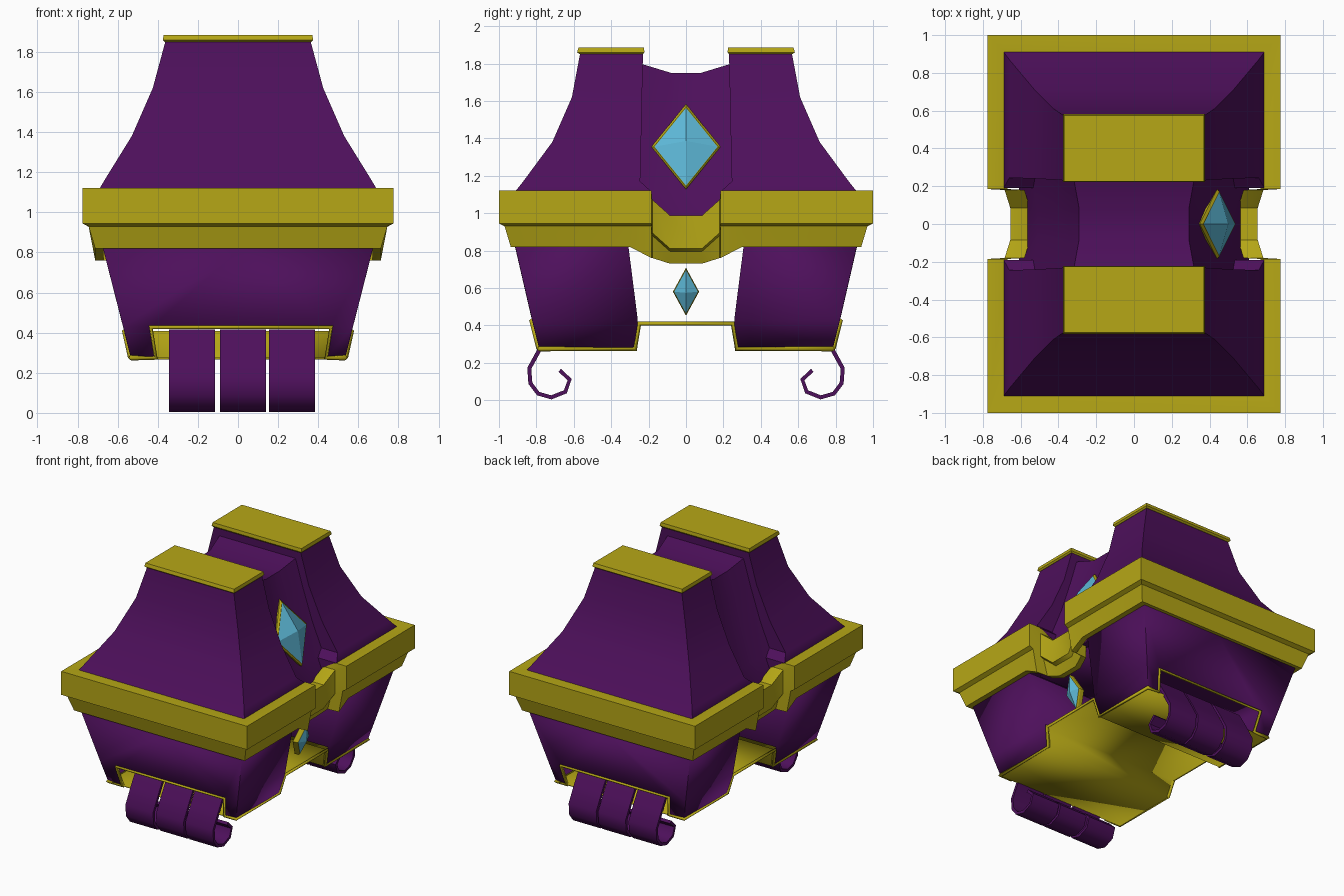
import bpy, bmesh, math
from mathutils import Vector

if "Cube" in bpy.data.objects:
    bpy.data.objects.remove(bpy.data.objects["Cube"])


def mat(name, r, g, b):
    m = bpy.data.materials.new(name)
    m.diffuse_color = (r, g, b, 1)
    m.use_nodes = True
    m.node_tree.nodes["Principled BSDF"].inputs["Base Color"].default_value = m.diffuse_color
    return m


PURPLE = mat("purple", 0.075, 0.005, 0.105)
GOLD = mat("gold", 0.47, 0.39, 0.008)
BLUE = mat("light blue", 0.11, 0.48, 0.68)


def make(name, verts, faces, material, thick=0, angle=35):
    me = bpy.data.meshes.new(name)
    bm = bmesh.new()
    vs = [bm.verts.new(v) for v in verts]
    for f in faces:
        bm.faces.new([vs[i] for i in f])
    bmesh.ops.recalc_face_normals(bm, faces=bm.faces)
    bm.to_mesh(me)
    bm.free()
    me.materials.append(material)
    ob = bpy.data.objects.new(name, me)
    bpy.context.collection.objects.link(ob)
    if thick:
        md = ob.modifiers.new("thickness", 'SOLIDIFY')
        md.thickness, md.offset = thick, 0
    bpy.ops.object.select_all(action='DESELECT')
    ob.select_set(True)
    bpy.context.view_layer.objects.active = ob
    bpy.ops.object.shade_smooth_by_angle(angle=math.radians(angle))
    return ob


def loft(name, rings, material, caps=True, loop=False, **kw):
    """Skin a list of closed rings; either cap the ends or join them."""
    n, k = len(rings[0]), len(rings)
    faces = []
    for r in range(k if loop else k - 1):
        a, b = r * n, (r + 1) % k * n
        faces += [(a + i, a + (i + 1) % n, b + (i + 1) % n, b + i) for i in range(n)]
    if caps and not loop:
        faces += [tuple(range(n)), tuple(range((k - 1) * n, k * n))]
    return make(name, [v for r in rings for v in r], faces, material, **kw)


def rect(x, y0, y1, z):
    return [(-x, y0, z), (x, y0, z), (x, y1, z), (-x, y1, z)]


def tube(name, pts, radius, material):
    """Closed four-sided tube along a path."""
    cu = bpy.data.curves.new(name, 'CURVE')
    cu.dimensions = '3D'
    cu.bevel_depth, cu.bevel_resolution = radius, 0
    sp = cu.splines.new('POLY')
    sp.points.add(len(pts) - 1)
    for p, c in zip(sp.points, pts):
        p.co = (*c, 1)
    sp.use_cyclic_u = True
    cu.materials.append(material)
    ob = bpy.data.objects.new(name, cu)
    bpy.context.collection.objects.link(ob)
    bpy.ops.object.select_all(action='DESELECT')
    ob.select_set(True)
    bpy.context.view_layer.objects.active = ob
    bpy.ops.object.convert(target='MESH')


OFF = 0.015  # claws and their openings sit slightly to the right

for s, side in ((-1, "front"), (1, "back")):
    # upper towers with flared walls
    prof = [(1.0, .69, .91, .19), (1.12, .69, .91, .19), (1.17, .66, .87, .245),
            (1.38, .53, .715, .24), (1.62, .425, .61, .235), (1.86, .36, .565, .23)]
    loft(side + "_tower", [rect(x, s * yi, s * yo, z) for z, x, yo, yi in prof], PURPLE)
    # gold caps
    loft(side + "_cap", [rect(x, s * a, s * b, z) for z, x, a, b in
                         ((1.85, .365, .23, .57), (1.86, .375, .222, .582),
                          (1.885, .37, .225, .575))], GOLD)

    # lower shell with an opening for the claws
    lv = [(.27, .53, .78, .27, .42), (.43, .57, .82, .26, .445), (.82, .67, .91, .31, 0)]
    v = []
    for z, x, yo, yi, notch in lv:
        v += [(-x, s * yi, z), (-x, s * yo, z), (OFF - notch, s * yo, z),
              (OFF + notch, s * yo, z), (x, s * yo, z), (x, s * yi, z)]
    f = [(a + i, a + i + 1, a + i + 7, a + i + 6) for a in (0, 6) for i in range(5)
         if not (a == 0 and i == 2)]
    f.append((6, 11, 17, 12))
    make(side + "_lower_shell", v, f, PURPLE, thick=.008)

    # curled claws: ribbon profile extruded across x
    path = [(.70, .41), (.775, .285), (.838, .17), (.832, .09), (.79, .035), (.72, .015),
            (.645, .045), (.622, .11), (.675, .16)]
    ps = [Vector(p) for p in path]
    out, inn = [], []
    for i, p in enumerate(ps):
        t = (ps[min(i + 1, len(ps) - 1)] - ps[max(i - 1, 0)]).normalized()
        nrm = Vector((t.y, -t.x)) * .011
        out.append(p + nrm)
        inn.append(p - nrm)
    for c, cn in ((-.23, "left"), (.025, "middle"), (.27, "right")):
        rings = [[(c - .115, s * a.x, a.y), (c + .115, s * a.x, a.y),
                  (c + .115, s * b.x, b.y), (c - .115, s * b.x, b.y)]
                 for a, b in zip(out, inn)]
        loft(side + "_claw_" + cn, rings, PURPLE, angle=50)

# recessed middle saddle between the towers
core = []
for z, zo, w in ((.85, .85, .59), (1.0, 1.0, .56), (1.13, 1.13, .51), (1.36, 1.36, .42),
                 (1.58, 1.6, .345), (1.75, 1.8, .29)):
    core.append([(w + .03, -.245, zo), (w, -.08, z), (w, .08, z), (w + .03, .245, zo),
                 (-w - .03, .245, zo), (-w, .08, z), (-w, -.08, z), (-w - .03, -.245, zo)])
n = len(core) * 8 - 8
f = [(r * 8 + i, r * 8 + (i + 1) % 8, r * 8 + 8 + (i + 1) % 8, r * 8 + 8 + i)
     for r in range(len(core) - 1) for i in range(8)]
f += [tuple(range(8))] + [(n + i, n + i + 1, n + 6 - i, n + 7 - i) for i in range(3)]
make("middle_saddle", [p for r in core for p in r], f, PURPLE)
make("middle_ceiling", rect(.58, -.31, .31, .83), [(0, 1, 2, 3)], PURPLE, thick=.01)

# gold moulding: profile swept round the body, dipping at both sides
profile = [(-.02, 1.115, 0), (0, 1.122, 0), (.085, 1.122, 0), (.085, .945, 0), (.055, .93, 0),
           (.022, .82, 1), (-.02, .82, 1)]
half = [(.69, -.915, 1, 0, 0), (.69, -.30, 0, 0, 0), (.69, -.185, 0, 0, -.06),
        (.60, -.18, 0, -.05, -.06), (.57, -.085, 0, -.135, -.09)]
stations = [(x, y, 1, -c, dt, dl) for x, y, c, dt, dl in half]
stations += [(x, -y, nx, -ny, dt, dl) for x, y, nx, ny, dt, dl in reversed(stations)]
stations += [(-x, -y, -nx, -ny, dt, dl) for x, y, nx, ny, dt, dl in stations]
loft("gold_moulding", [[(x + nx * o, y + ny * o, z + (dl if low else dt))
                        for o, z, low in profile]
                       for x, y, nx, ny, dt, dl in stations], GOLD, loop=True)

# gold bottom plate, raised in the middle
sec = [(-.78, .272, .53), (-.275, .272, .53), (-.255, .405, .56),
       (.255, .405, .56), (.275, .272, .53), (.78, .272, .53)]
make("bottom_plate", [(sx * x, y, z) for y, z, x in sec for sx in (-1, 1)],
     [(2 * i, 2 * i + 1, 2 * i + 3, 2 * i + 2) for i in range(5)], GOLD, thick=.01)

# thin gold edging along the lower rim
front = [(-.535, -.785, .275), (OFF - .425, -.787, .275), (OFF - .45, -.825, .428),
         (OFF + .45, -.825, .428), (OFF + .425, -.787, .275), (.535, -.785, .275),
         (.535, -.272, .275), (.565, -.25, .41)]
back = [(x, -y, z) for x, y, z in reversed(front)]
rim = front + back + [(-.565, .25, .41), (-.535, .272, .275)]
rim = front + back[:2] + back[2:] + [(-.535, .272, .275), (-.565, .25, .41),
                                     (-.565, -.25, .41), (-.535, -.272, .275)]
tube("rim_edging", rim, .014, GOLD)


# gems on the right side: shallow pyramid on a gold backing
def gem(name, x, z, hy, hz, slope, rise):
    def diamond(k, d):
        return [(x + d + slope * k * hz, 0, z + k * hz), (x + d, k * hy, z),
                (x + d - slope * k * hz, 0, z - k * hz), (x + d, -k * hy, z)]
    loft(name + "_frame", [diamond(1, -.03), diamond(1, 0), diamond(.93, .012)], GOLD, angle=5)
    tip = (x + rise, 0, z - slope * rise + .03 * hz)
    make(name, diamond(.91, .012) + [tip],
         [(i, (i + 1) % 4, 4) for i in range(4)] + [(0, 1, 2, 3)], BLUE, angle=1)


gem("large_gem", .44, 1.355, .185, .228, -.40, .06)
gem("small_gem", .535, .58, .07, .128, .25, .04)
